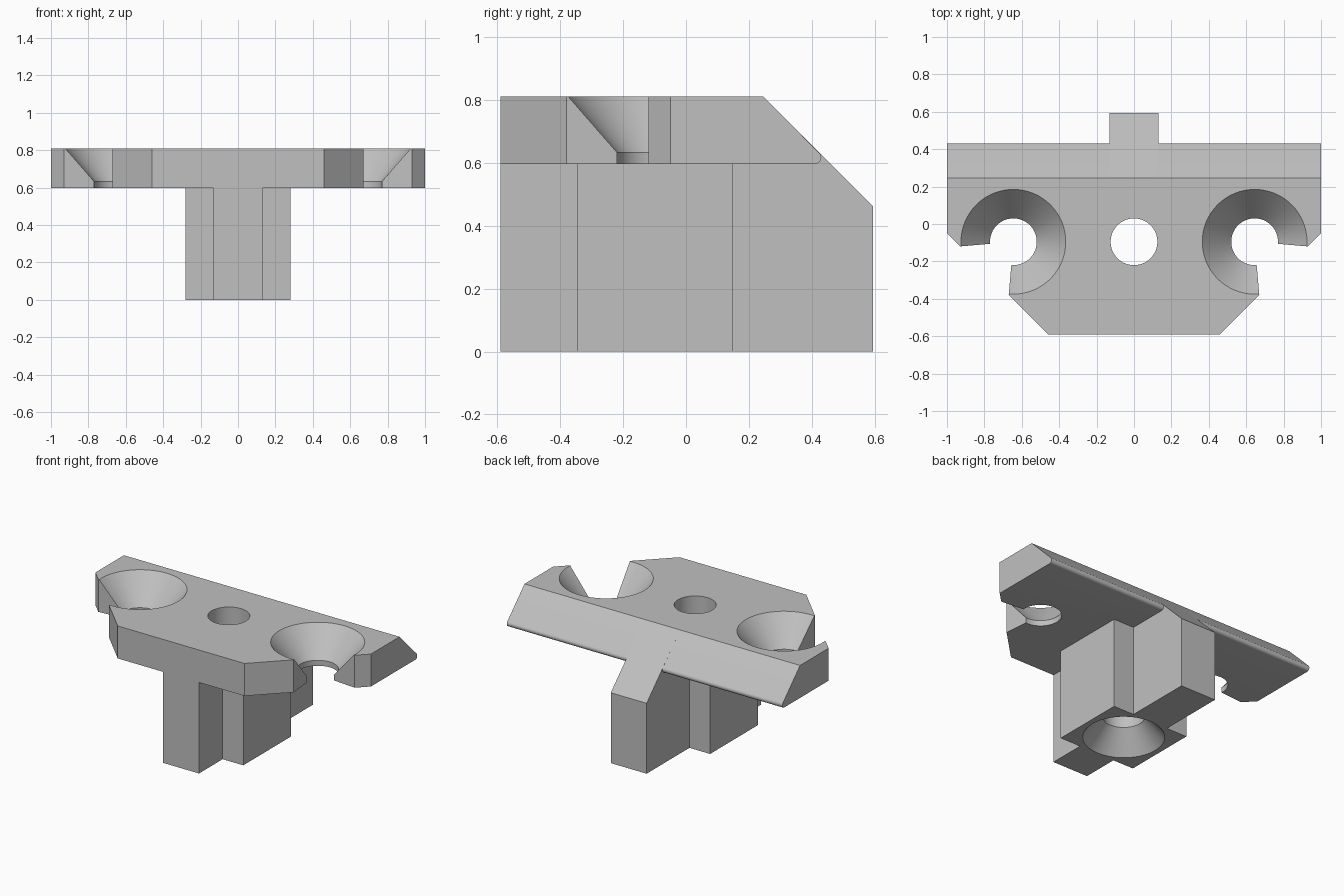
import bpy
import bmesh
from math import cos, sin, radians, tau
from mathutils import Vector

cube = bpy.data.objects.get("Cube")
if cube:
    bpy.data.objects.remove(cube, do_unlink=True)

grey = bpy.data.materials.new("plain grey")
grey.use_nodes = True
grey.diffuse_color = (0.53, 0.53, 0.53, 1)
grey.node_tree.nodes["Principled BSDF"].inputs["Base Color"].default_value = grey.diffuse_color

TOP, UNDER, HOLE_Y, BORE = 0.81, 0.597, -0.095, 0.125


def finish(name, bm):
    bmesh.ops.recalc_face_normals(bm, faces=bm.faces)
    mesh = bpy.data.meshes.new(name)
    bm.to_mesh(mesh)
    bm.free()
    mesh.materials.append(grey)
    obj = bpy.data.objects.new(name, mesh)
    bpy.context.collection.objects.link(obj)
    return obj


def prism(name, points, depth):
    """Extrude a closed 3D polygon along a depth vector."""
    bm = bmesh.new()
    face = bm.faces.new([bm.verts.new(p) for p in points])
    new = bmesh.ops.extrude_face_region(bm, geom=[face], use_keep_orig=True)["geom"]
    moved = [v for v in new if isinstance(v, bmesh.types.BMVert)]
    bmesh.ops.translate(bm, verts=moved, vec=Vector(depth))
    return finish(name, bm)


def side_prism(name, profile, half):
    return prism(name, [(-half, y, z) for y, z in profile], (2 * half, 0, 0))


def lathe(name, x, y, profile, sides=64):
    """Closed solid of revolution about a vertical axis."""
    bm = bmesh.new()
    rings = [[bm.verts.new((x + r * cos(tau * i / sides), y + r * sin(tau * i / sides), z))
              for i in range(sides)] for r, z in profile]
    for low, high in zip(rings, rings[1:]):
        for i in range(sides):
            j = (i + 1) % sides
            bm.faces.new((low[i], low[j], high[j], high[i]))
    bm.faces.new(rings[0])
    bm.faces.new(rings[-1])
    return finish(name, bm)


def combine(target, tool, operation):
    mod = target.modifiers.new(operation, "BOOLEAN")
    mod.operation, mod.object, mod.solver = operation, tool, "EXACT"
    bpy.context.view_layer.objects.active = target
    bpy.ops.object.modifier_apply(modifier=mod.name)
    bpy.data.objects.remove(tool, do_unlink=True)


# Mounting plate with a sloped back and a small rounded lower lip
lip = [(0.41 + 0.02 * cos(radians(a)), UNDER + 0.02 + 0.02 * sin(radians(a)))
       for a in range(-90, 46, 15)]
bracket = side_prism("mounting_bracket",
                     [(-0.59, TOP), (-0.59, UNDER)] + lip + [(0.246, TOP)], 1.0)

# Angled front corners
for s in (-1, 1):
    corner = prism("corner_cutter",
                   [(s * 0.26, -0.79, 0.5), (s * 1.2, -0.79, 0.5), (s * 1.2, 0.15, 0.5)],
                   (0, 0, 0.5))
    combine(bracket, corner, "DIFFERENCE")

# Cross-shaped stem: long fin flush with the slope, plus a wide block
fin = side_prism("fin", [(-0.59, 0), (0.594, 0), (0.594, 0.462), (0.246, TOP), (-0.59, TOP)], 0.13)
combine(bracket, fin, "UNION")
block = side_prism("block", [(-0.345, 0), (0.15, 0), (0.15, 0.65), (-0.345, 0.65)], 0.28)
combine(bracket, block, "UNION")

# Countersunk side holes, open toward the angled corners
for s in (-1, 1):
    cx = s * 0.645
    sink = lathe("sink_cutter", cx, HOLE_Y,
                 [(BORE, 0.5), (BORE, 0.633), (0.28, TOP), (0.36, 0.901)])
    combine(bracket, sink, "DIFFERENCE")
    arms = [(cx + s * 0.8 * cos(radians(a)), HOLE_Y + 0.8 * sin(radians(a)), 0.5)
            for a in (-5, -85)]
    slot = prism("slot_cutter", [(cx, HOLE_Y, 0.5)] + arms, (0, 0, 0.5))
    combine(bracket, slot, "DIFFERENCE")

# Central through hole, countersunk from below
bore = lathe("bore_cutter", 0, HOLE_Y, [(0.33, -0.1), (0.244, 0), (BORE, 0.139), (BORE, 1)])
combine(bracket, bore, "DIFFERENCE")

bpy.ops.object.select_all(action="DESELECT")
bracket.select_set(True)
bpy.context.view_layer.objects.active = bracket
bpy.ops.object.shade_smooth_by_angle(angle=radians(25))
